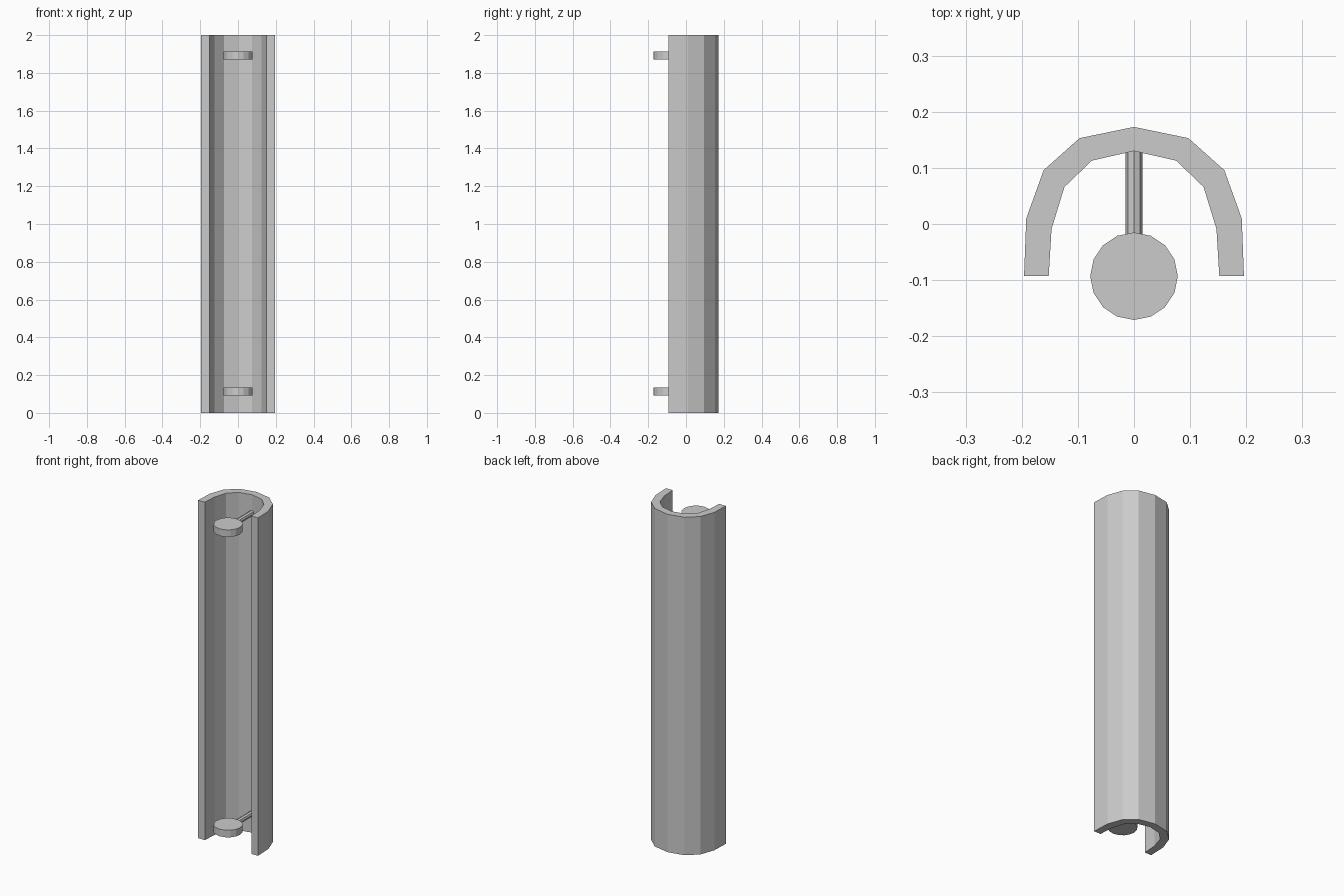
import bpy, bmesh
from mathutils import Matrix, Vector

if "Cube" in bpy.data.objects:
    bpy.data.objects.remove(bpy.data.objects["Cube"])

HEIGHT = 2.0
DISC_Y = -0.093


def finish(name, bm):
    bmesh.ops.recalc_face_normals(bm, faces=bm.faces)
    mesh = bpy.data.meshes.new(name)
    bm.to_mesh(mesh)
    bm.free()
    obj = bpy.data.objects.new(name, mesh)
    bpy.context.collection.objects.link(obj)
    return obj


def mirrored(half):
    return half + [(-x, y) for x, y in reversed(half[:-1])]


def cylinder(name, sides, radius, depth, matrix):
    bm = bmesh.new()
    bmesh.ops.create_cone(bm, cap_ends=True, segments=sides, radius1=radius,
                          radius2=radius, depth=depth, matrix=matrix)
    return finish(name, bm)


# Curved half-pipe shell: left half profiles, mirrored and extruded upward
outer = mirrored([(-0.196, -0.093), (-0.192, 0.010), (-0.161, 0.096),
                  (-0.097, 0.153), (0, 0.173)])
inner = mirrored([(-0.152, -0.093), (-0.147, -0.009), (-0.124, 0.066),
                  (-0.075, 0.113), (0, 0.130)])
bm = bmesh.new()
rings = [[[bm.verts.new((x, y, z)) for x, y in prof] for prof in (outer, inner)]
         for z in (0, HEIGHT)]
(ob, ib), (ot, it) = rings
for i in range(len(outer) - 1):
    j = i + 1
    bm.faces.new((ob[i], ob[j], ot[j], ot[i]))
    bm.faces.new((ib[i], ib[j], it[j], it[i]))
    bm.faces.new((ob[i], ob[j], ib[j], ib[i]))
    bm.faces.new((ot[i], ot[j], it[j], it[i]))
for k in (0, -1):
    bm.faces.new((ob[k], ib[k], it[k], ot[k]))
finish("shell", bm)

# Round pads on thin rods, near the bottom and top
for label, z in (("lower", 0.114), ("upper", 1.892)):
    cylinder(label + "_pad", 16, 0.078, 0.042,
             Matrix.Translation(Vector((0, DISC_Y, z))))
    y0, y1 = -0.03, 0.135
    cylinder(label + "_rod", 8, 0.0155, y1 - y0,
             Matrix.Translation(Vector((0, (y0 + y1) / 2, z)))
             @ Matrix.Rotation(1.5707963, 4, 'X'))
